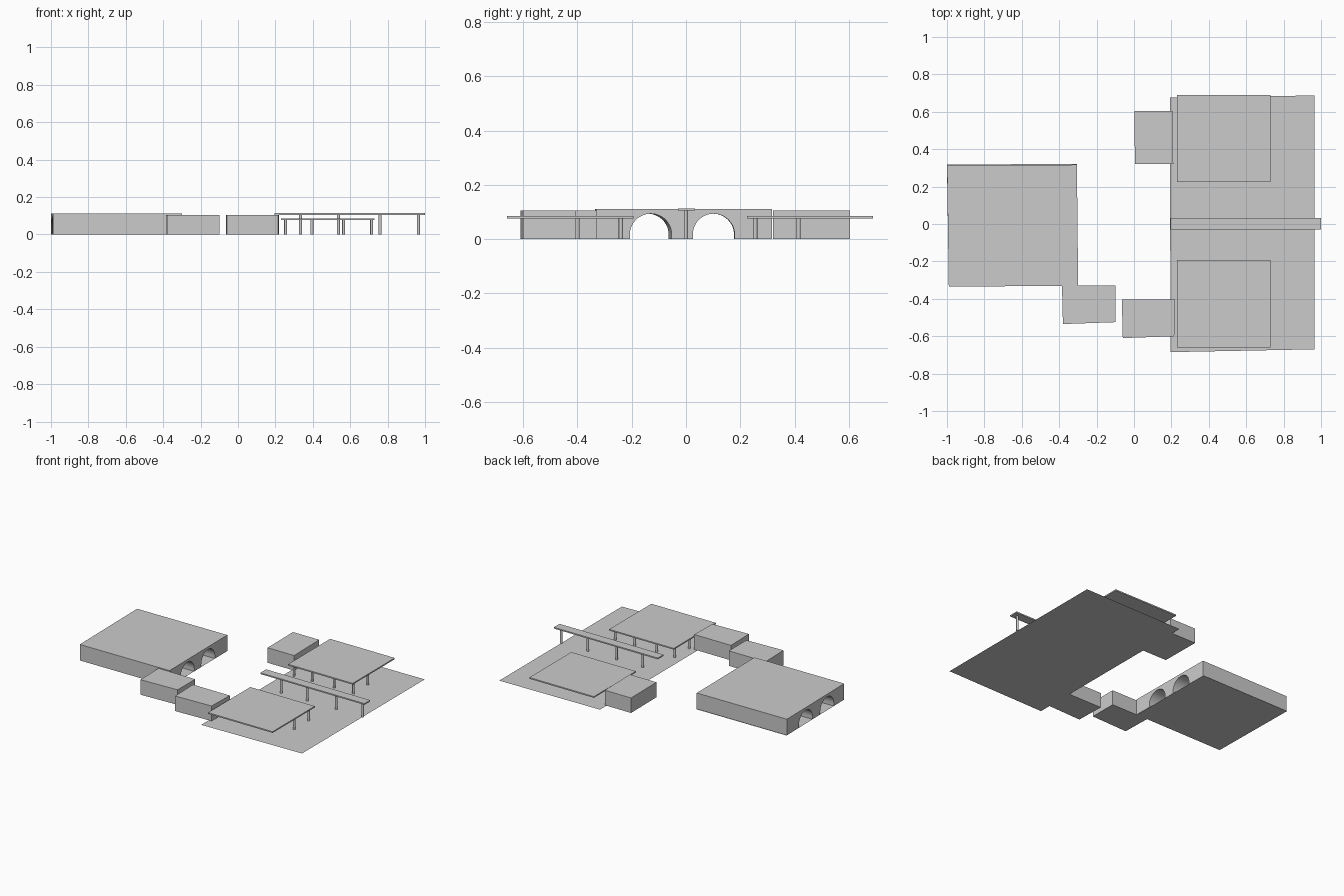
import bpy, bmesh, math

cube = bpy.data.objects.get("Cube")
if cube:
    bpy.data.objects.remove(cube, do_unlink=True)

GREY = (0.6, 0.6, 0.6, 1)
grey = bpy.data.materials.new("plain grey")
grey.use_nodes = True
grey.diffuse_color = GREY
grey.node_tree.nodes["Principled BSDF"].inputs["Base Color"].default_value = GREY


def finish(name, bm, smooth=False):
    bmesh.ops.recalc_face_normals(bm, faces=bm.faces[:])
    mesh = bpy.data.meshes.new(name)
    bm.to_mesh(mesh)
    bm.free()
    mesh.materials.append(grey)
    ob = bpy.data.objects.new(name, mesh)
    bpy.context.collection.objects.link(ob)
    if smooth:
        bpy.ops.object.select_all(action="DESELECT")
        ob.select_set(True)
        bpy.context.view_layer.objects.active = ob
        bpy.ops.object.shade_smooth_by_angle(angle=math.radians(35))
    return ob


def prism(name, corners, z0, z1):
    """Upright block over a four-cornered outline; flat sheet if z0 == z1."""
    bm = bmesh.new()
    base = bm.faces.new([bm.verts.new((x, y, z0)) for x, y in corners])
    if z1 > z0:
        new = bmesh.ops.extrude_face_region(bm, geom=[base], use_keep_orig=True)
        verts = [v for v in new["geom"] if isinstance(v, bmesh.types.BMVert)]
        bmesh.ops.translate(bm, verts=verts, vec=(0, 0, z1 - z0))
    return finish(name, bm)


def slab(name, x0, x1, y0, y1, z0, z1):
    return prism(name, [(x0, y0), (x1, y0), (x1, y1), (x0, y1)], z0, z1)


def post(name, x, y, height, radius=0.008):
    bm = bmesh.new()
    bmesh.ops.create_cone(bm, cap_ends=True, segments=16, radius1=radius,
                          radius2=radius, depth=height)
    bmesh.ops.translate(bm, verts=bm.verts[:], vec=(x, y, height / 2))
    return finish(name, bm, smooth=True)


def arched_hall():
    """Wide hall with two round-headed tunnels running through along x."""
    r, spring, top, steps = 0.077, 0.017, 0.112, 24
    near, far = [(-0.33, 0)], [(-0.335, 0)]
    for centre, shift in ((-0.13, -0.011), (0.102, -0.002)):
        arch = [(centre - r, 0)]
        for i in range(steps + 1):
            a = math.pi * (1 - i / steps)
            arch.append((centre + r * math.cos(a), spring + r * math.sin(a)))
        arch.append((centre + r, 0))
        near += arch
        far += [(y + shift, z) for y, z in arch]
    near += [(0.317, 0), (0.317, top), (-0.33, top)]
    far += [(0.312, 0), (0.312, top), (-0.335, top)]

    bm = bmesh.new()

    def ring(points, x_start, x_slope):
        return [bm.verts.new((x_start + x_slope * y, y, z)) for y, z in points]

    a = ring(near, -0.302, -0.01)
    b = ring(far, -0.995, -0.014)
    bm.faces.new(a)
    bm.faces.new(b[::-1])
    n = len(a)
    for i in range(n):
        j = (i + 1) % n
        if a[i].co.z + a[j].co.z > 0:
            bm.faces.new((a[i], b[i], b[j], a[j]))
    finish("arched_hall", bm, smooth=True)
    # floor under hall and tunnels
    prism("hall_floor", [(-0.99, -0.335), (-0.3, -0.33),
                         (-0.305, 0.322), (-1.0, 0.317)], 0, 0)


arched_hall()

# small outbuildings
BLOCK = 0.105
prism("near_block", [(-0.38, -0.535), (-0.1, -0.525),
                     (-0.1, -0.33), (-0.385, -0.33)], 0, BLOCK)
prism("middle_block", [(-0.06, -0.61), (0.215, -0.6),
                       (0.22, -0.405), (-0.065, -0.405)], 0, BLOCK)
prism("rear_block", [(0.005, 0.32), (0.21, 0.32),
                     (0.205, 0.605), (0.002, 0.605)], 0, BLOCK)

# paved ground sheet
prism("paving", [(0.195, -0.685), (0.965, -0.67),
                 (0.965, 0.687), (0.192, 0.677)], 0, 0)

# two canopies on double rows of posts
for side, y0, y1, rows in (("front", -0.66, -0.193, (-0.4, -0.24)),
                           ("rear", 0.225, 0.69, (0.255, 0.415))):
    slab(side + "_canopy", 0.23, 0.73, y0, y1, 0.077, 0.086)
    for y in rows:
        for x in (0.255, 0.395, 0.565, 0.715):
            post(side + "_canopy_post", x, y, 0.078)

# long covered walk between the canopies
slab("walk_roof", 0.195, 1.0, -0.03, 0.033, 0.105, 0.114)
for x in (0.335, 0.537, 0.76, 0.965):
    post("walk_post", x, 0, 0.106)
